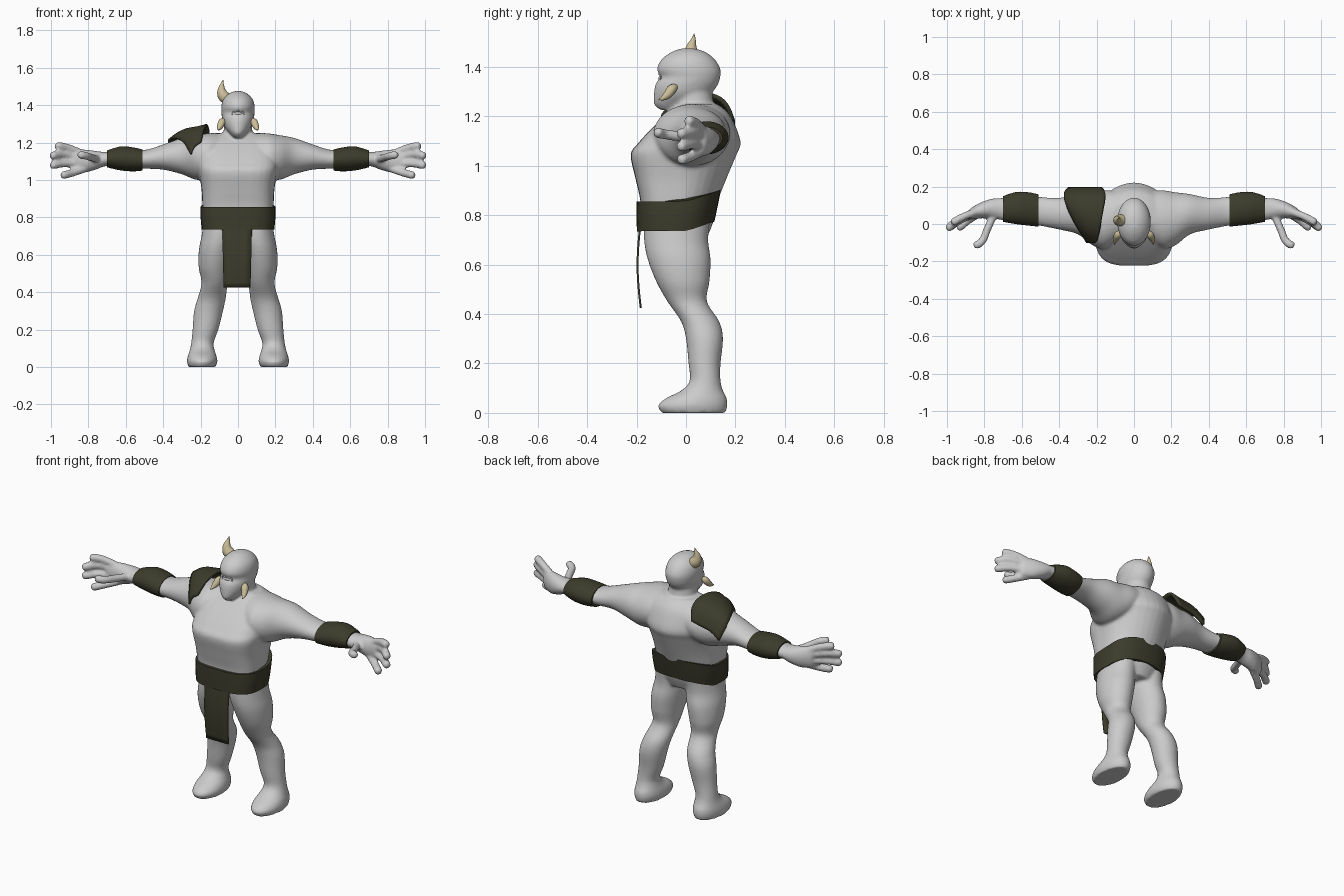
import bpy, bmesh
from math import cos, sin, pi
from mathutils import Vector

cube = bpy.data.objects.get("Cube")
if cube:
    bpy.data.objects.remove(cube)


def material(name, rgb):
    m = bpy.data.materials.new(name)
    m.use_nodes = True
    m.diffuse_color = (*rgb, 1)
    m.node_tree.nodes["Principled BSDF"].inputs["Base Color"].default_value = (*rgb, 1)
    return m


SKIN = material("pale grey skin", (0.6, 0.6, 0.6))
LEATHER = material("dark olive leather", (0.045, 0.045, 0.025))
HORN = material("cream horn", (0.6, 0.52, 0.32))


def smooth_rows(rows, n=4):
    """Catmull-Rom interpolation between rows of numbers."""
    out = []
    for i in range(len(rows) - 1):
        p = [rows[max(0, min(len(rows) - 1, i + k))] for k in (-1, 0, 1, 2)]
        for s in range(n):
            t = s / n
            out.append([b + t / 2 * (c - a + t * (2*a - 5*b + 4*c - d + t * (3*(b - c) + d - a)))
                        for a, b, c, d in zip(*p)])
    return out + [list(rows[-1])]


def skin_rings(bm, rings):
    vs = [[bm.verts.new(p) for p in ring] for ring in rings]
    n = len(vs[0])
    for a, b in zip(vs, vs[1:]):
        for i in range(n):
            bm.faces.new((a[i], a[(i + 1) % n], b[(i + 1) % n], b[i]))
    bm.faces.new(vs[0])
    bm.faces.new(vs[-1])


def loft(bm, rows, axis="z", side=1, front=2, back=2, n=32):
    """Rows hold a station and the low/high limits on the two other axes."""
    rings = []
    for s, a0, a1, b0, b1 in smooth_rows(rows):
        ring = []
        for i in range(n):
            c, d = cos(2 * pi * i / n), sin(2 * pi * i / n)
            e = 2 / (back if d > 0 else front)
            a = (a0 + a1) / 2 + (a1 - a0) / 2 * abs(c) ** e * (1 if c > 0 else -1)
            b = (b0 + b1) / 2 + (b1 - b0) / 2 * abs(d) ** e * (1 if d > 0 else -1)
            ring.append((side * a, b, s) if axis == "z" else (side * s, a, b))
        rings.append(ring)
    skin_rings(bm, rings)


def tube(bm, points, side=1, n=14):
    """Round tube through points given as x, y, z, radius."""
    rows = smooth_rows(points, 5)
    rings = []
    for i, r in enumerate(rows):
        p = Vector(r[:3])
        t = Vector(rows[min(i + 1, len(rows) - 1)][:3]) - Vector(rows[max(i - 1, 0)][:3])
        q = t.to_track_quat("Z", "Y")
        ring = [p + q @ Vector((cos(2*pi*k/n), sin(2*pi*k/n), 0)) * max(r[3], 0.001) for k in range(n)]
        rings.append([(side * v.x, v.y, v.z) for v in ring])
    skin_rings(bm, rings)


def part(name, bm, mat, angle=50):
    bmesh.ops.recalc_face_normals(bm, faces=bm.faces)
    mesh = bpy.data.meshes.new(name)
    bm.to_mesh(mesh)
    bm.free()
    mesh.materials.append(mat)
    ob = bpy.data.objects.new(name, mesh)
    bpy.context.collection.objects.link(ob)
    bpy.ops.object.select_all(action="DESELECT")
    ob.select_set(True)
    bpy.context.view_layer.objects.active = ob
    bpy.ops.object.shade_smooth_by_angle(angle=angle * pi / 180)
    return ob


def even(rows):
    return [(z, -x, x, y0, y1) for z, x, y0, y1 in rows]


# Body: torso, neck, head, arms and legs fused into one skin
body = bmesh.new()
loft(body, even([(.70, .14, -.15, .08), (.77, .18, -.18, .11), (.86, .19, -.185, .13),
                 (.95, .195, -.205, .165), (1.045, .21, -.224, .205), (1.09, .215, -.195, .222),
                 (1.15, .21, -.14, .205), (1.21, .18, -.075, .175), (1.25, .11, -.02, .13)]),
     front=3.4, back=1.9)
loft(body, even([(1.15, .09, -.05, .13), (1.24, .08, -.05, .115), (1.32, .07, -.05, .1)]))
loft(body, even([(1.225, .02, -.105, -.03), (1.25, .045, -.13, .04), (1.29, .075, -.13, .1),
                 (1.33, .086, -.124, .13), (1.36, .088, -.106, .139), (1.39, .09, -.118, .14),
                 (1.43, .08, -.1, .118), (1.46, .052, -.06, .08), (1.475, .02, -.02, .035)]))
ARM = [(.05, -.06, .17, 1.05, 1.25), (.15, -.13, .18, 1.01, 1.25), (.22, -.115, .17, 1., 1.24),
       (.30, -.055, .16, 1.03, 1.225), (.40, -.03, .14, 1.055, 1.19), (.50, -.01, .145, 1.06, 1.16),
       (.60, .005, .16, 1.06, 1.165), (.70, .02, .14, 1.075, 1.15), (.76, .03, .135, 1.055, 1.155),
       (.82, .03, .115, 1.04, 1.163), (.88, .025, .08, 1.045, 1.163)]
LEG = [(0, .12, .265, -.1, .16), (.03, .11, .273, -.113, .168), (.06, .115, .268, -.08, .165),
       (.09, .125, .258, -.02, .15), (.13, .13, .25, .015, .14), (.2, .105, .243, .01, .14),
       (.3, .08, .235, 0, .15), (.37, .065, .215, -.02, .135), (.45, .055, .195, -.075, .085),
       (.53, .04, .21, -.12, .095), (.62, .02, .21, -.155, .1), (.7, .005, .195, -.17, .09),
       (.8, .01, .18, -.17, .1)]
FINGERS = [[(.83, .07, 1.14), (.91, .04, 1.172), (.965, .01, 1.182)],
           [(.83, .07, 1.115), (.93, .03, 1.137), (.992, -.022, 1.13)],
           [(.83, .07, 1.085), (.93, .02, 1.088), (.992, -.022, 1.078)],
           [(.82, .06, 1.06), (.885, .02, 1.038), (.935, -.02, 1.025)],
           [(.74, .07, 1.11), (.785, -.03, 1.12), (.81, -.09, 1.128), (.845, -.115, 1.135)]]
for s in (-1, 1):
    loft(body, ARM, "x", s)
    loft(body, LEG, "z", s)
    for f in FINGERS:
        pts = [(*p, .021) for p in f]
        tip = Vector(f[-1]) + (Vector(f[-1]) - Vector(f[-2])).normalized() * .012
        tube(body, pts + [(*tip, .008)], s)
skin = part("body", body, SKIN)
fuse = skin.modifiers.new("fuse", "REMESH")
fuse.mode = "VOXEL"
fuse.voxel_size = .0085
fuse.use_smooth_shade = True
soften = skin.modifiers.new("soften", "SMOOTH")
soften.factor, soften.iterations = .5, 5

# Single eye with a lid ring
eye = bmesh.new()
bmesh.ops.create_uvsphere(eye, u_segments=16, v_segments=10, radius=1)
for v in eye.verts:
    v.co = Vector((v.co.x * .024, v.co.y * .012 - .1, v.co.z * .01 + 1.355))
part("eye", eye, SKIN)
lid = bmesh.new()
tube(lid, [(.032 * cos(a * pi / 8), -.108 + .008 * abs(cos(a * pi / 8)),
            1.356 + .015 * sin(a * pi / 8), .004) for a in range(17)], n=8)
part("eyelid", lid, SKIN)

# Horn and tusks
horn = bmesh.new()
tube(horn, [(-.05, .02, 1.425, .03), (-.078, .02, 1.45, .031), (-.088, .022, 1.48, .022),
            (-.085, .03, 1.51, .01), (-.08, .033, 1.535, .001)])
part("horn", horn, HORN)
for s, label in ((1, "left"), (-1, "right")):
    tusk = bmesh.new()
    tube(tusk, [(.07, -.035, 1.325, .006), (.084, -.055, 1.312, .019), (.095, -.075, 1.288, .017),
                (.102, -.095, 1.273, .009), (.104, -.112, 1.268, .001)], s)
    part(label + "_tusk", tusk, HORN)
    # Forearm bracer
    bracer = bmesh.new()
    loft(bracer, [(.51, -.014, .158, 1.05, 1.163), (.56, -.009, .169, 1.046, 1.174),
                  (.62, -.002, .172, 1.05, 1.18), (.67, .006, .16, 1.06, 1.168),
                  (.70, .012, .148, 1.068, 1.158)], "x", s)
    part(label + "_bracer", bracer, LEATHER)

# Belt, rising toward the back
belt = bmesh.new()
loft(belt, even([(.735, .194, -.199, .115), (.8, .2, -.2, .13), (.855, .2, -.2, .142)]), front=3, back=2.4)
for v in belt.verts:
    v.co.z += .4 * max(0, v.co.y) ** 1.1 + .008 * (v.co.y + .2)
part("belt", belt, LEATHER)


def sheet(name, rows, cols, point, thickness):
    """Curved sheet from a function of two 0..1 parameters."""
    bm = bmesh.new()
    g = [[bm.verts.new(point(i / rows, j / cols)) for j in range(cols + 1)] for i in range(rows + 1)]
    for i in range(rows):
        for j in range(cols):
            bm.faces.new((g[i][j], g[i + 1][j], g[i + 1][j + 1], g[i][j + 1]))
    ob = part(name, bm, LEATHER)
    solid = ob.modifiers.new("thickness", "SOLIDIFY")
    solid.thickness, solid.offset = thickness, 0
    return ob


# Loincloth hanging from the belt
sheet("loincloth", 12, 4, lambda u, v: (-.085 + .16 * v + .008 * u * (1 - 2 * v),
                                        -.185 - .012 * sin(pi * u) + .002 * u, .76 - .335 * u), .008)

# Shoulder guard draped front to back over the right shoulder
RIDGE = smooth_rows([(-.225, -.095, 1.185, .025), (-.235, -.04, 1.245, .05), (-.252, .04, 1.272, .08),
                     (-.262, .12, 1.262, .105), (-.262, .165, 1.225, .108), (-.26, .19, 1.165, .09)], 3)


def guard(u, v):
    x, y, z, w = RIDGE[round(u * (len(RIDGE) - 1))]
    k = 1 - 2 * v
    return (x - w * k, y, z - .022 * k * abs(k) - .015 * k * k - .012 * k)


sheet("shoulder_guard", len(RIDGE) - 1, 10, guard, .016)
